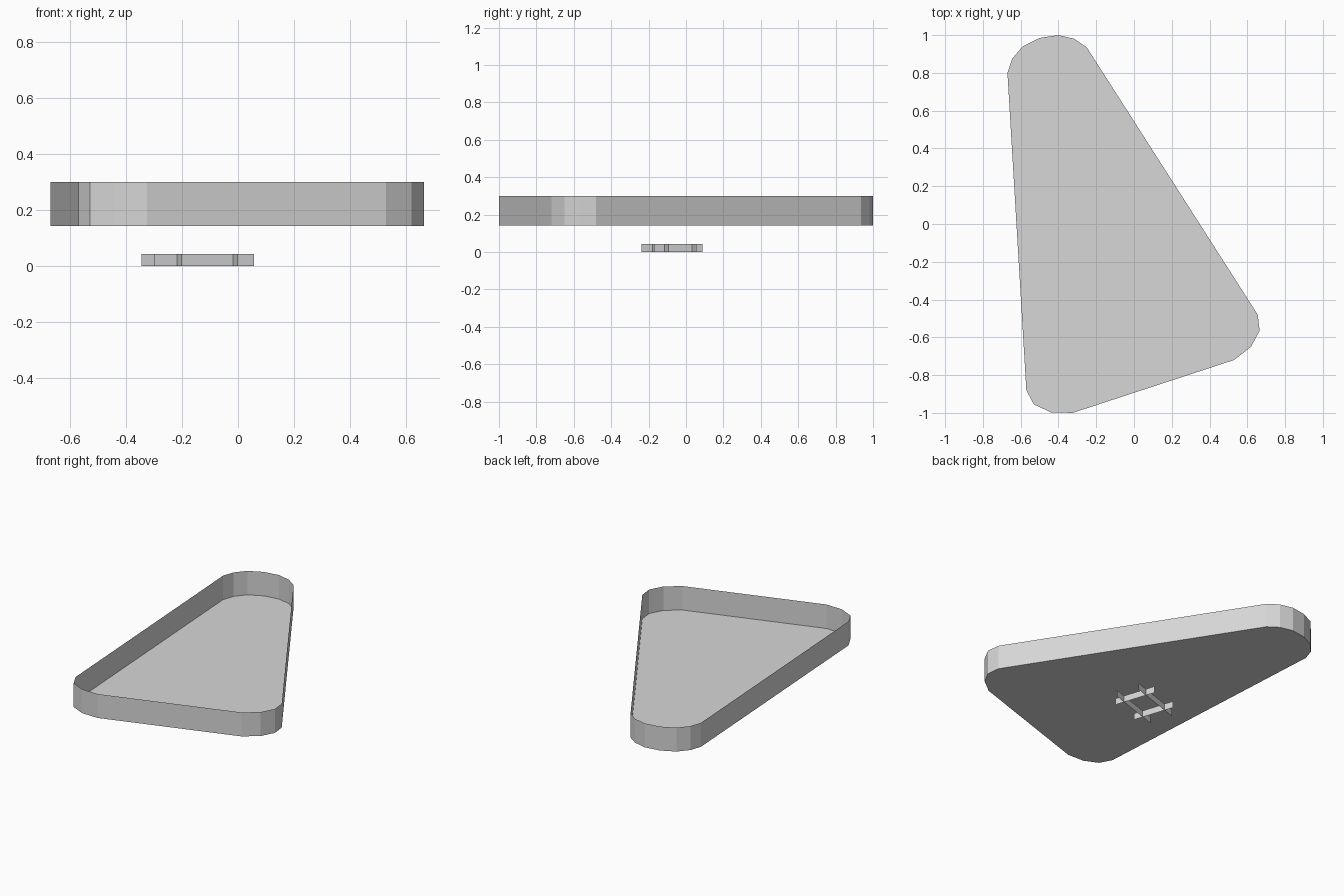
import bpy
import bmesh

cube = bpy.data.objects.get("Cube")
if cube:
    bpy.data.objects.remove(cube, do_unlink=True)

# One plain grey for everything
GREY = (0.68, 0.68, 0.68, 1)
grey = bpy.data.materials.new("plain grey")
grey.diffuse_color = GREY
grey.use_nodes = True
grey.node_tree.nodes["Principled BSDF"].inputs["Base Color"].default_value = GREY


def extruded_sheet(name, points, bottom, top, closed):
    """Raise a path into a thin wall; a closed path also gets a floor."""
    bm = bmesh.new()
    low = [bm.verts.new((x, y, bottom)) for x, y in points]
    high = [bm.verts.new((x, y, top)) for x, y in points]
    count = len(points)
    for i in range(count if closed else count - 1):
        j = (i + 1) % count
        bm.faces.new((low[i], low[j], high[j], high[i]))
    if closed:
        bm.faces.new(low[::-1])
    mesh = bpy.data.meshes.new(name)
    bm.to_mesh(mesh)
    bm.free()
    mesh.materials.append(grey)
    obj = bpy.data.objects.new(name, mesh)
    bpy.context.collection.objects.link(obj)
    return obj


# Open tray: rounded triangle outline, counter-clockwise
outline = [
    (0.53, -0.72), (0.62, -0.65), (0.665, -0.565), (0.655, -0.48),
    (-0.25, 0.935), (-0.315, 0.98), (-0.40, 1.0), (-0.50, 0.985),
    (-0.59, 0.94), (-0.645, 0.875), (-0.67, 0.80),
    (-0.57, -0.88), (-0.53, -0.955), (-0.44, -0.997), (-0.325, -1.0),
]
extruded_sheet("tray", outline, 0.142, 0.30, True)

# Crossed support strips below the tray
strips = {
    "long_strip_front": [(-0.30, -0.206), (0.057, -0.09)],
    "long_strip_back": [(-0.346, -0.059), (0.012, 0.057)],
    "short_strip_left": [(0.0, -0.171), (-0.085, 0.089)],
    "short_strip_right": [(-0.20, -0.237), (-0.285, 0.025)],
}
for name, ends in strips.items():
    extruded_sheet(name, ends, 0.0, 0.043, False)
